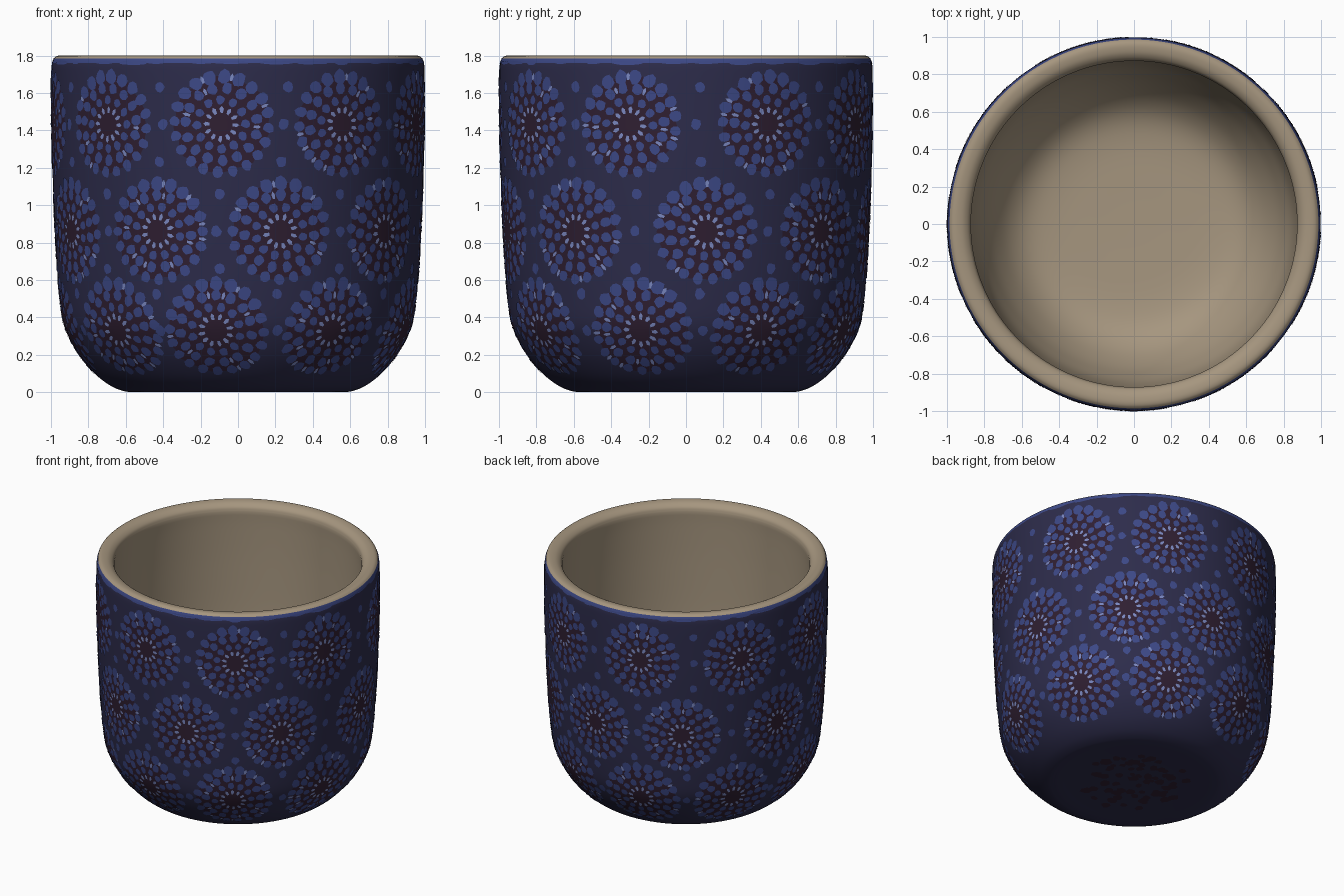
import bpy, bmesh, math, random
from mathutils import Vector

if "Cube" in bpy.data.objects:
    bpy.data.objects.remove(bpy.data.objects["Cube"])

random.seed(4)


def material(name, srgb):
    lin = [((c / 255 + 0.055) / 1.055) ** 2.4 for c in srgb]
    m = bpy.data.materials.new(name)
    m.diffuse_color = (*lin, 1)
    m.use_nodes = True
    m.node_tree.nodes["Principled BSDF"].inputs["Base Color"].default_value = m.diffuse_color
    return m


NAVY = material("navy glaze", (45, 44, 75))
BLUE = material("blue dots", (60, 72, 134))
PALE = material("pale blue flecks", (122, 136, 192))
MAROON = material("dark maroon", (47, 31, 50))
TAN = material("tan clay", (166, 150, 127))


def spline(pts, n=8):
    """Catmull-Rom curve through profile points."""
    p = [Vector(q) for q in pts]
    p = [2 * p[0] - p[1]] + p + [2 * p[-1] - p[-2]]
    out = []
    for i in range(1, len(p) - 2):
        a, b, c, d = p[i - 1:i + 3]
        for k in range(n):
            t = k / n
            out.append(0.5 * (2 * b + (c - a) * t + (2 * a - 5 * b + 4 * c - d) * t * t
                              + (3 * b - a - 3 * c + d) * t ** 3))
    return out + [p[-2]]


# Profiles as (radius, height)
outer = spline([(0.55, 0), (0.61, 0.006), (0.68, 0.034), (0.76, 0.094), (0.84, 0.185),
                (0.90, 0.287), (0.935, 0.38), (0.955, 0.52), (0.97, 0.7), (0.985, 1.0),
                (0.995, 1.3), (0.998, 1.55), (0.998, 1.7), (0.995, 1.755), (0.986, 1.785)])
rim = spline([(0.986, 1.785), (0.97, 1.797), (0.945, 1.8), (0.91, 1.792),
              (0.882, 1.77), (0.872, 1.74)], 4)
inner = spline([(0.872, 1.74), (0.877, 1.6), (0.88, 1.3), (0.875, 0.9), (0.85, 0.6),
                (0.80, 0.42), (0.74, 0.29), (0.66, 0.18), (0.56, 0.11), (0.42, 0.08),
                (0.2, 0.072), (0.01, 0.07)], 5)
base = [Vector((0.01, 0.003)), Vector((0.3, 0.003)), Vector((0.5, 0.003))]

# Arc length along the outer wall, used for laying on the decoration
arc = [0.0]
for p, q in zip(outer, outer[1:]):
    arc.append(arc[-1] + (q - p).length)


def arc_at(z):
    i = next(i for i, p in enumerate(outer) if p.y >= z)
    t = (z - outer[i - 1].y) / (outer[i].y - outer[i - 1].y)
    return arc[i - 1] + t * (arc[i] - arc[i - 1])


def on_wall(angle, u, s, lift):
    """Point on the wall: u = sideways distance, s = distance along the profile."""
    s = min(max(s, 0.001), arc[-1] - 0.001)
    i = next(i for i, a in enumerate(arc) if a >= s)
    p, q = outer[i - 1], outer[i]
    d = (q - p).normalized()
    c = p.lerp(q, (s - arc[i - 1]) / (arc[i] - arc[i - 1])) + Vector((d.y, -d.x)) * lift
    a = angle + u / c.x
    return (c.x * math.sin(a), -c.x * math.cos(a), c.y)


def finish(name, bm, mats, smooth=40):
    me = bpy.data.meshes.new(name)
    bm.to_mesh(me)
    bm.free()
    for m in mats:
        me.materials.append(m)
    ob = bpy.data.objects.new(name, me)
    bpy.context.collection.objects.link(ob)
    bpy.context.view_layer.objects.active = ob
    ob.select_set(True)
    bpy.ops.object.shade_smooth_by_angle(angle=math.radians(smooth))
    ob.select_set(False)
    return ob


# Cup body: one lathed surface, coloured by height and side
SEG = 144
profile = base + outer + rim[1:] + inner[1:]
n_out = len(base) + len(outer) - 1
bm = bmesh.new()
rings = [[bm.verts.new((p.x * math.sin(a), -p.x * math.cos(a), p.y))
          for a in (math.tau * k / SEG for k in range(SEG))] for p in profile]
for j in range(len(rings) - 1):
    zc = (profile[j].y + profile[j + 1].y) / 2
    mat = 2 if j >= n_out else (1 if zc > 1.762 else 0)
    for k in range(SEG):
        n = (k + 1) % SEG
        f = bm.faces.new((rings[j][k], rings[j][n], rings[j + 1][n], rings[j + 1][k]))
        f.material_index = mat
bm.faces.new(rings[0][::-1])
bm.faces.new(rings[-1]).material_index = 2
finish("cup_body", bm, [NAVY, BLUE, TAN])

# Painted decoration, laid on as thin plates
grounds, dots, flecks = bmesh.new(), bmesh.new(), bmesh.new()


def spot(bm, ang, s, u, v, ru, rv, turn=0.0, sides=9, lift=0.003, wob=0.13):
    """Small rounded dab; ru and rv are half sizes, turned by an angle."""
    vs = []
    for k in range(sides):
        t = math.tau * k / sides
        w = 1 + random.uniform(-wob, wob)
        x, y = ru * w * math.cos(t), rv * w * math.sin(t)
        vs.append(bm.verts.new(on_wall(ang, u + x * math.cos(turn) - y * math.sin(turn),
                                       s + v + x * math.sin(turn) + y * math.cos(turn), lift)))
    mid = bm.verts.new(on_wall(ang, u, s + v, lift))
    for k in range(sides):
        bm.faces.new((mid, vs[k], vs[(k + 1) % sides]))


def ground(ang, s, radius):
    """Maroon disc that follows the wall."""
    n = 36
    prev = None
    for r in (0.03, 0.07, 0.11, 0.15, 0.19, 0.225, radius):
        ring = []
        for k in range(n):
            t = math.tau * k / n
            rr = r * (1 + (random.uniform(-0.05, 0.05) if r == radius else 0))
            ring.append(grounds.verts.new(on_wall(ang, rr * math.cos(t), s + rr * math.sin(t), 0.0014)))
        if prev is None:
            grounds.faces.new(ring)
        else:
            for k in range(n):
                m = (k + 1) % n
                grounds.faces.new((prev[k], ring[k], ring[m], prev[m]))
        prev = ring


def flower(ang, s):
    ground(ang, s, 0.258)
    spin = random.uniform(0, 0.5)
    # pale ticks round the centre
    for k in range(12):
        t = spin + math.tau * k / 12
        spot(flecks, ang, s, 0.078 * math.cos(t), 0.078 * math.sin(t), 0.02, 0.0115, t, 5, 0.0045)
    # three rings of blue dots, the outer ones fuller toward the top
    for r, n, size in ((0.131, 12, 0.024), (0.194, 15, 0.029), (0.256, 20, 0.029)):
        for k in range(n):
            t = spin + math.tau * (k + r) / n
            big = 1 + 0.3 * max(0, math.sin(t)) * (r > 0.2)
            spot(dots, ang, s, r * math.cos(t), r * math.sin(t),
                 size * 1.06 * big, size * 0.95 * big, t)
            # stray pale flecks beside some outer dots
            if r > 0.15 and random.random() < 0.25:
                q = t + math.pi / n
                spot(flecks, ang, s, r * math.cos(q), r * math.sin(q), 0.022, 0.01, q, 5, 0.0045)


# Three staggered rows of nine hand-spaced flowers, with single dots in the gaps
ROWS = ((1.432, (-44, -5.2, 33.8, 72.3, 116, 155, 196, 238, 277)),
        (0.86, (-65, -26, 13.3, 53, 96.3, 137.5, 174.5, 213, 256)),
        (0.33, (-44.4, -7.4, 32.8, 74.7, 116, 155.5, 195, 236, 276)))
for z, degs in ROWS:
    s = arc_at(z)
    for k, deg in enumerate(degs):
        after = degs[k + 1] if k < 8 else degs[0] + 360
        flower(math.radians(deg), s)
        gap = math.radians((deg + after) / 2)
        for v in (-0.2, 0.0, 0.2):
            if z > 0.5 or v >= 0:
                spot(dots, gap, s, random.uniform(-0.02, 0.02), v, 0.028, 0.03)

# Uneven lower edge of the blue rim band
for k in range(30):
    spot(dots, math.tau * k / 30 + random.uniform(-0.05, 0.05), arc_at(1.762), 0, 0,
         random.uniform(0.03, 0.1), random.uniform(0.006, 0.014), 0, 10, 0.0015)

finish("flower_grounds", grounds, [MAROON])
finish("blue_dots", dots, [BLUE])
finish("pale_flecks", flecks, [PALE])

# Maroon blotches under the base
bm = bmesh.new()
for k in range(80):
    r, a = 0.38 * math.sqrt(random.random()), random.uniform(0, math.tau)
    cx, cy, size = r * math.cos(a), r * math.sin(a), random.uniform(0.02, 0.038)
    z = 0.0005 + 0.00002 * k
    bm.faces.new([bm.verts.new((cx + size * random.uniform(0.7, 1.3) * math.cos(t),
                                cy + size * random.uniform(0.7, 1.3) * math.sin(t), z))
                  for t in (-math.tau * i / 7 for i in range(7))])
finish("base_blotches", bm, [MAROON])
